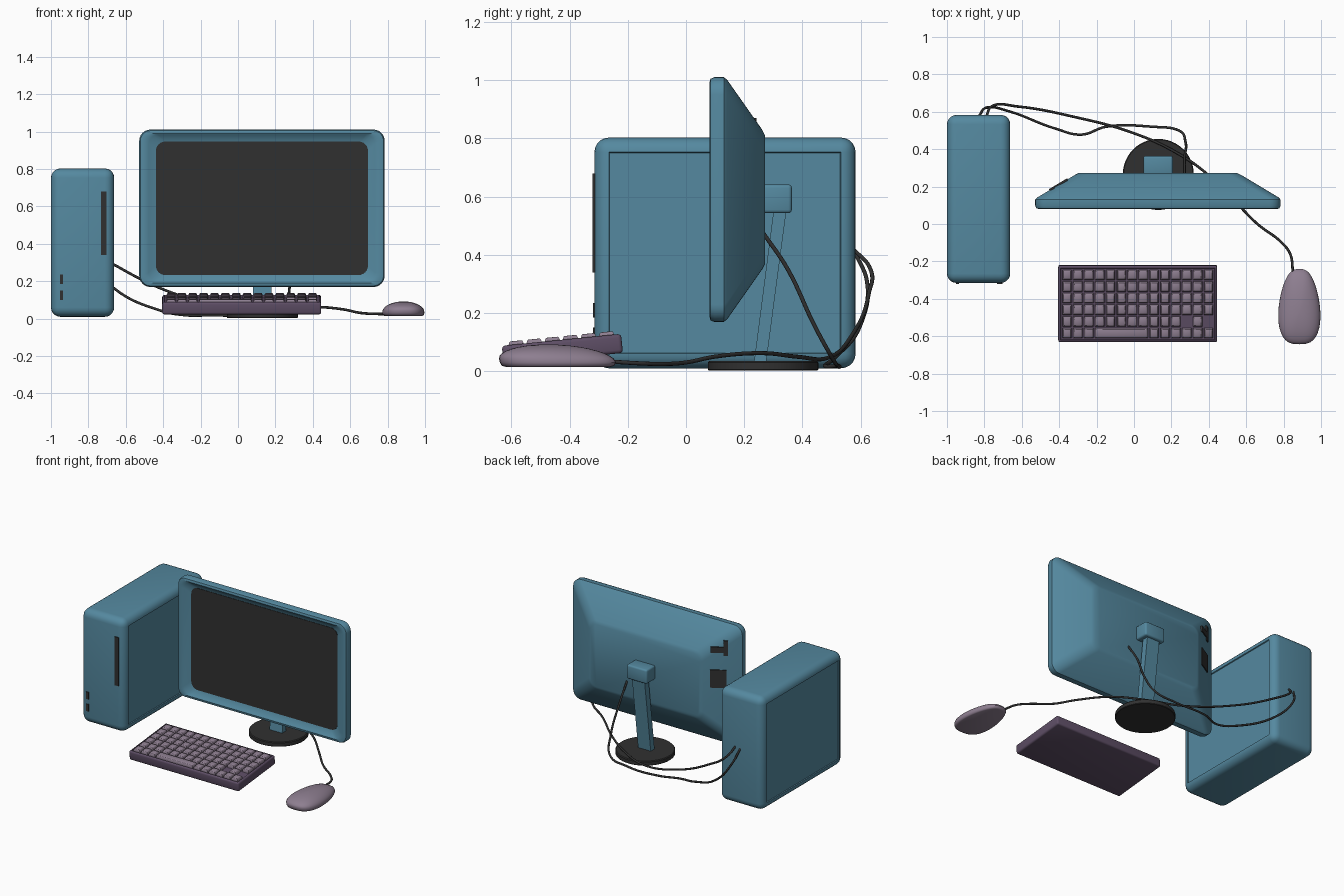
import bpy, bmesh, math
from mathutils import Vector, Matrix

if "Cube" in bpy.data.objects:
    bpy.data.objects.remove(bpy.data.objects["Cube"])


def material(name, rgb):
    m = bpy.data.materials.new(name)
    m.diffuse_color = (*rgb, 1)
    m.use_nodes = True
    m.node_tree.nodes["Principled BSDF"].inputs["Base Color"].default_value = m.diffuse_color
    return m


BLUE = material("blue_casing", (0.09, 0.25, 0.35))
DARK = material("dark_plastic", (0.03, 0.03, 0.03))
PLUM = material("plum_plastic", (0.11, 0.075, 0.13))
LILAC = material("lilac_plastic", (0.27, 0.21, 0.28))


def finish(bm, name, mat, angle=35):
    bmesh.ops.recalc_face_normals(bm, faces=bm.faces)
    me = bpy.data.meshes.new(name)
    bm.to_mesh(me)
    bm.free()
    me.shade_smooth()
    me.set_sharp_from_angle(angle=math.radians(angle))
    me.materials.append(mat)
    ob = bpy.data.objects.new(name, me)
    bpy.context.scene.collection.objects.link(ob)
    return ob


def add_loft(bm, rings):
    """Skin a list of point rings and cap both ends."""
    loops = [[bm.verts.new(p) for p in r] for r in rings]
    n = len(loops[0])
    for a, b in zip(loops, loops[1:]):
        for i in range(n):
            j = (i + 1) % n
            bm.faces.new((a[i], a[j], b[j], b[i]))
    bm.faces.new(loops[0])
    bm.faces.new(loops[-1])


def loft(name, rings, mat, angle=35):
    bm = bmesh.new()
    add_loft(bm, rings)
    return finish(bm, name, mat, angle)


def box_bm(lo, hi, bevel=0.0, segments=3):
    bm = bmesh.new()
    lo, hi = Vector(lo), Vector(hi)
    bmesh.ops.create_cube(bm, size=1)
    bmesh.ops.scale(bm, vec=hi - lo, verts=bm.verts)
    bmesh.ops.translate(bm, vec=(lo + hi) / 2, verts=bm.verts)
    if bevel:
        bmesh.ops.bevel(bm, geom=bm.edges[:], offset=bevel, segments=segments,
                        profile=0.5, affect='EDGES')
    return bm


def box(name, lo, hi, mat, bevel=0.0, segments=3):
    return finish(box_bm(lo, hi, bevel, segments), name, mat)


def inset_faces(bm, normal, thickness, depth):
    """Recess the biggest face pointing along a normal."""
    bm.normal_update()
    f = max((f for f in bm.faces if f.normal.dot(Vector(normal)) > 0.99),
            key=lambda f: f.calc_area())
    bmesh.ops.inset_region(bm, faces=[f], thickness=thickness)
    bmesh.ops.translate(bm, verts=f.verts[:], vec=Vector(normal) * depth)


def rounded_rect(hw, hh, r, y, cx=0.128, cz=0.59, n=6):
    """Rounded rectangle in the xz plane."""
    pts = []
    for k, (sx, sz) in enumerate(((1, 1), (-1, 1), (-1, -1), (1, -1))):
        for i in range(n + 1):
            a = math.pi / 2 * (k + i / n)
            pts.append((cx + sx * (hw - r) + r * math.cos(a), y,
                        cz + sz * (hh - r) + r * math.sin(a)))
    return pts


def rect(x0, x1, y0, y1, z):
    return [(x0, y0, z), (x1, y0, z), (x1, y1, z), (x0, y1, z)]


def cable(name, points):
    cu = bpy.data.curves.new(name, 'CURVE')
    cu.dimensions = '3D'
    cu.bevel_depth = 0.007
    cu.bevel_resolution = 2
    cu.resolution_u = 8
    cu.use_fill_caps = True
    sp = cu.splines.new('BEZIER')
    sp.bezier_points.add(len(points) - 1)
    for bp, p in zip(sp.bezier_points, points):
        bp.co = p
        bp.handle_left_type = bp.handle_right_type = 'AUTO'
    cu.materials.append(DARK)
    ob = bpy.data.objects.new(name, cu)
    bpy.context.scene.collection.objects.link(ob)


# Computer tower with recessed side panels
bm = box_bm((-1, -0.315, 0.01), (-0.662, 0.583, 0.803), 0.05, 5)
for side in (-1, 1):
    inset_faces(bm, (side, 0, 0), 0.004, -0.006)
finish(bm, "tower_case", BLUE)
box("drive_slot", (-0.732, -0.321, 0.34), (-0.703, -0.30, 0.68), DARK)
for i, z in enumerate((0.185, 0.10)):
    box(f"front_port_{i}", (-0.953, -0.32, z), (-0.935, -0.30, z + 0.05), DARK)

# Monitor shell, from the screen edge around the rim to the back panel
loft("monitor_shell", [
    rounded_rect(0.567, 0.357, 0.05, 0.112),
    rounded_rect(0.605, 0.393, 0.05, 0.086),
    rounded_rect(0.635, 0.400, 0.05, 0.080),
    rounded_rect(0.650, 0.415, 0.055, 0.084),
    rounded_rect(0.656, 0.421, 0.06, 0.098),
    rounded_rect(0.656, 0.421, 0.06, 0.130),
    rounded_rect(0.645, 0.411, 0.06, 0.142),
    rounded_rect(0.445, 0.240, 0.06, 0.262),
    rounded_rect(0.425, 0.220, 0.05, 0.272)], BLUE)
loft("screen", [rounded_rect(0.567, 0.357, 0.05, y) for y in (0.109, 0.12)], DARK)

# Ports lying on the sloped back of the monitor
tilt = math.radians(31)
for name, x, z0, z1, length in (("rear_port_upper", -0.40, 0.83, 0.87, 0.10),
                                ("rear_port_notch", -0.44, 0.81, 0.915, 0.03),
                                ("rear_port_lower", -0.40, 0.585, 0.71, 0.105)):
    ob = box(name, (-length / 2, -0.006, z0), (length / 2, 0.006, z1), DARK)
    ob.location = (x, 0.142 + (x + 0.517) * 0.6, 0)
    ob.rotation_euler.z = tilt

# Stand
box("stand_mount", (0.05, 0.262, 0.543), (0.208, 0.364, 0.642), BLUE, 0.012)
loft("stand_neck", [rect(0.08, 0.178, 0.233, 0.275, 0.025),
                    rect(0.08, 0.178, 0.302, 0.346, 0.56)], BLUE)
loft("stand_base", [[(0.13 + r * math.cos(t * math.tau / 48),
                      0.265 + r * math.sin(t * math.tau / 48), z) for t in range(48)]
                    for r, z in ((0.187, 0.003), (0.19, 0.006), (0.19, 0.03), (0.185, 0.035))],
     DARK)

# Keyboard case with a key well
place = Matrix.Translation((0.02, -0.425, 0.075)) @ Matrix.Rotation(math.radians(5.7), 4, 'X')
bm = box_bm((-0.425, -0.206, -0.033), (0.425, 0.206, 0.033), 0.012, 3)
inset_faces(bm, (0, 0, 1), 0.004, -0.010)
finish(bm, "keyboard_case", PLUM).matrix_world = place

# Keys: six rows of fourteen, with a wide space bar and gaps by the arrow keys
bm = bmesh.new()
px, py = 0.0582, 0.0625
for row in range(6):
    col = 0
    while col < 14:
        span = 5 if (row, col) == (5, 3) else 1
        if (row, col) not in ((4, 11), (4, 13)):
            x0 = -7 * px + col * px + 0.004
            x1 = x0 + span * px - 0.008
            y1 = 3 * py - row * py - 0.004
            y0 = y1 - py + 0.008
            add_loft(bm, [rect(x0 + d, x1 - d, y0 + d, y1 - d, z) for d, z in
                          ((0, 0.022), (0.001, 0.034), (0.005, 0.043), (0.008, 0.045))])
        col += span
finish(bm, "keys", LILAC).matrix_world = place


# Mouse: egg outline stacked into a dome
def egg(s, z, shift=0.0):
    pts = []
    for i in range(40):
        a = i * math.tau / 40
        c, n = math.cos(a), math.sin(a)
        w = math.copysign(abs(c) ** 0.7, c) * (1 - 0.2 * n)
        pts.append((0.884 + 0.11 * s * w, -0.44 + shift + 0.2 * s * n, z))
    return pts


rings = [egg(0.90, 0.015), egg(0.97, 0.019), egg(1.0, 0.030)]
for k in range(1, 10):
    a = k / 9 * math.pi / 2 * 0.97
    rings.append(egg(math.cos(a), 0.034 + 0.058 * math.sin(a), -0.035 * math.sin(a)))
loft("mouse", rings, LILAC, 50)

# Cables
cable("mouse_cable", [
    (0.85, -0.26, 0.033), (0.835, -0.16, 0.027), (0.79, -0.10, 0.025), (0.66, 0.0, 0.03),
    (0.56, 0.10, 0.05), (0.40, 0.26, 0.062), (0.23, 0.38, 0.05), (0.0, 0.485, 0.045),
    (-0.33, 0.575, 0.13), (-0.62, 0.628, 0.265), (-0.76, 0.63, 0.36), (-0.79, 0.575, 0.42)])
cable("monitor_cable", [
    (0.27, 0.262, 0.48), (0.27, 0.35, 0.35), (0.275, 0.44, 0.16), (0.24, 0.50, 0.05),
    (0.10, 0.52, 0.02), (-0.15, 0.52, 0.018), (-0.28, 0.478, 0.018), (-0.42, 0.51, 0.045),
    (-0.66, 0.60, 0.16), (-0.79, 0.622, 0.31), (-0.83, 0.575, 0.42)])
